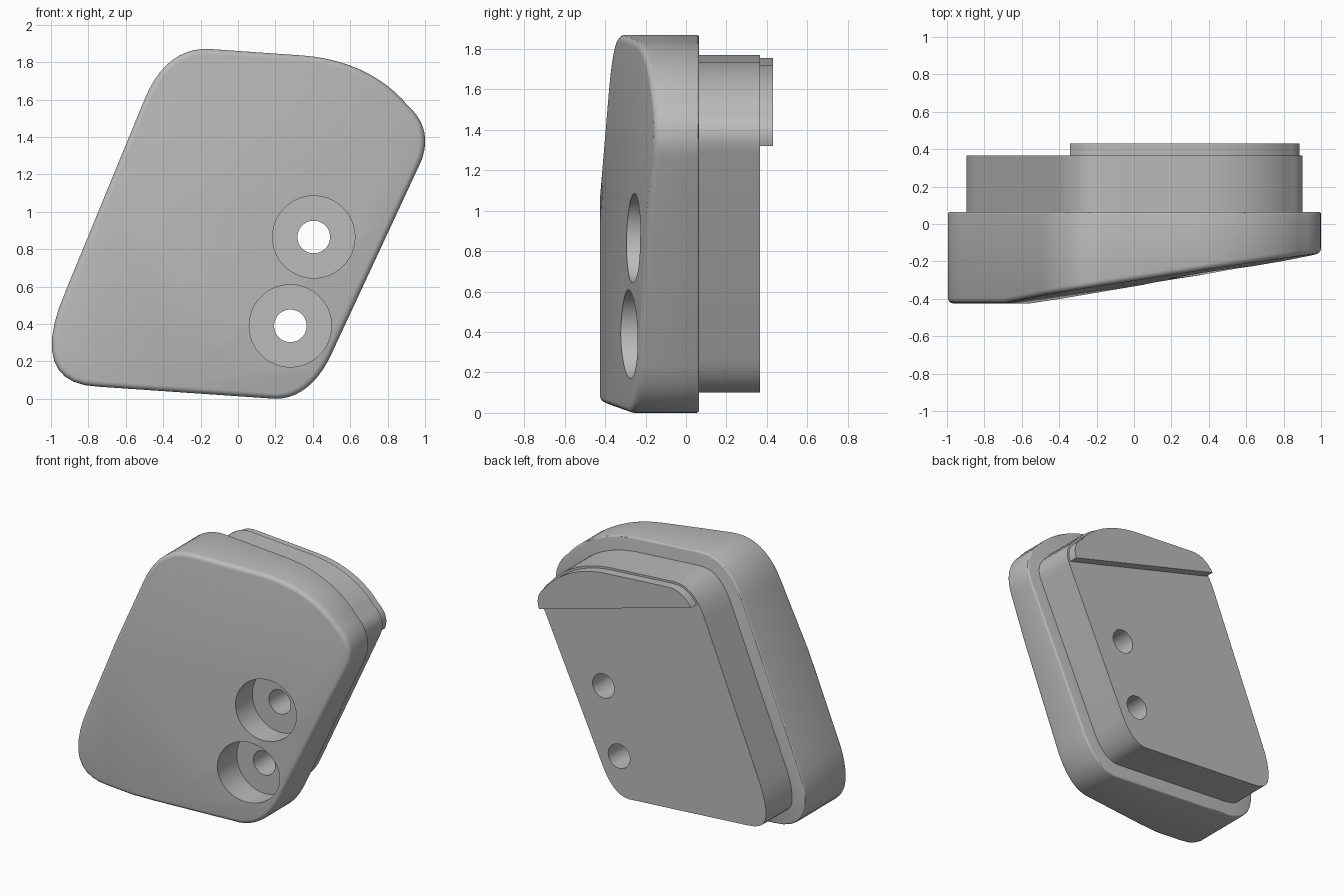
import bpy
import bmesh
import math
from mathutils import Vector

cube = bpy.data.objects.get("Cube")
if cube:
    bpy.data.objects.remove(cube)

GREY = (0.5, 0.5, 0.5, 1)
grey = bpy.data.materials.new("plain grey")
grey.diffuse_color = GREY
grey.use_nodes = True
grey.node_tree.nodes["Principled BSDF"].inputs["Base Color"].default_value = GREY

# Rounded corners of the outline in x, z: start, control corner, end
CORNERS = [
    ((-0.75, 0.065), (-1.14, 0.08), (-0.92, 0.58)),
    ((-0.5, 1.6), (-0.385, 1.885), (-0.15, 1.87)),
    ((0.35, 1.835), (0.68, 1.81), (0.88, 1.6)),
    ((0.9, 1.575), (1.06, 1.44), (0.97, 1.25)),
    ((0.5, 0.24), (0.39, 0.0), (0.2, 0.0)),
]


def rounded_outline(steps=10, k=0.65):
    pts = []
    for start, corner, end in CORNERS:
        p, c, q = Vector(start), Vector(corner), Vector(end)
        a, b = p.lerp(c, k), q.lerp(c, k)
        for i in range(steps + 1):
            t = i / steps
            s = 1 - t
            pts.append(p * s**3 + a * 3 * s * s * t + b * 3 * s * t * t + q * t**3)
    return pts


def inset(pts, dist):
    out = []
    for i, p in enumerate(pts):
        d1 = (p - pts[i - 1]).normalized()
        d2 = (pts[(i + 1) % len(pts)] - p).normalized()
        n1, n2 = Vector((d1.y, -d1.x)), Vector((d2.y, -d2.x))
        out.append(p + (n1 + n2) * dist / (1 + n1.dot(n2)))
    return out


def prism(pts, y0, y1):
    bm = bmesh.new()
    face = bm.faces.new([bm.verts.new((p.x, y0, p.y)) for p in pts])
    new = bmesh.ops.extrude_face_region(bm, geom=[face])["geom"]
    verts = [v for v in new if isinstance(v, bmesh.types.BMVert)]
    bmesh.ops.translate(bm, verts=verts, vec=(0, y1 - y0, 0))
    bmesh.ops.recalc_face_normals(bm, faces=bm.faces)
    return bm


def slice_off(bm, point, normal):
    res = bmesh.ops.bisect_plane(bm, geom=bm.verts[:] + bm.edges[:] + bm.faces[:],
                                 plane_co=point, plane_no=normal, clear_outer=True)
    edges = [e for e in res["geom_cut"] if isinstance(e, bmesh.types.BMEdge)]
    bmesh.ops.holes_fill(bm, edges=edges, sides=0)
    bmesh.ops.recalc_face_normals(bm, faces=bm.faces)


def round_rim(bm, side, offset, segments):
    """Round the edges between the walls and the cap facing along side * y."""
    bm.normal_update()
    rim = []
    for e in bm.edges:
        if len(e.link_faces) == 2:
            low, high = sorted(f.normal.y * side for f in e.link_faces)
            if high > 0.9 and abs(low) < 0.4:
                rim.append(e)
    bmesh.ops.bevel(bm, geom=rim, offset=offset, segments=segments,
                    profile=0.5, affect='EDGES', clamp_overlap=False)


def make_object(name, bm):
    mesh = bpy.data.meshes.new(name)
    bm.to_mesh(mesh)
    bm.free()
    mesh.materials.append(grey)
    obj = bpy.data.objects.new(name, mesh)
    bpy.context.collection.objects.link(obj)
    return obj


def select_only(obj):
    bpy.ops.object.select_all(action='DESELECT')
    obj.select_set(True)
    bpy.context.view_layer.objects.active = obj


def drill(obj, x, z, radius, y0, y1):
    bpy.ops.mesh.primitive_cylinder_add(vertices=64, radius=radius, depth=y1 - y0,
                                        location=(x, (y0 + y1) / 2, z),
                                        rotation=(math.pi / 2, 0, 0))
    cutter = bpy.context.object
    cutter.hide_render = True
    cutter.data.materials.append(grey)
    select_only(obj)
    mod = obj.modifiers.new("drill", 'BOOLEAN')
    mod.operation = 'DIFFERENCE'
    mod.solver = 'EXACT'
    mod.object = cutter
    bpy.ops.object.modifier_apply(modifier=mod.name)
    bpy.data.objects.remove(cutter)


outline = rounded_outline()

# Thick body with a sloping, slightly faceted front
bm = prism(outline, -0.425, 0.065)
for base, slope_x, slope_z in ((-0.34, 0.155, 0.02), (-0.324, 0.191, -0.028)):
    slice_off(bm, (0, base, 0), (slope_x, -1, slope_z))
round_rim(bm, -1, 0.03, 4)
round_rim(bm, 1, 0.012, 3)
body = make_object("body", bm)

# Smaller block behind the body
back_block = make_object("back_block", prism(inset(outline, 0.1), 0.05, 0.365))

# Raised tab across the top of the block, cut along a slanted line
bm = prism(inset(outline, 0.115), 0.36, 0.43)
slice_off(bm, (0.88, 0, 1.32), (-0.34, 0, -1.24))
back_tab = make_object("back_tab", bm)

# Two counterbored screw holes
for x, z in ((0.405, 0.865), (0.28, 0.39)):
    drill(body, x, z, 0.22, -0.7, -0.1)
    drill(body, x, z, 0.087, -0.3, 0.6)
    drill(back_block, x, z, 0.087, -0.3, 0.6)

for obj in (body, back_block, back_tab):
    select_only(obj)
    bpy.ops.object.shade_smooth_by_angle(angle=math.radians(30))
